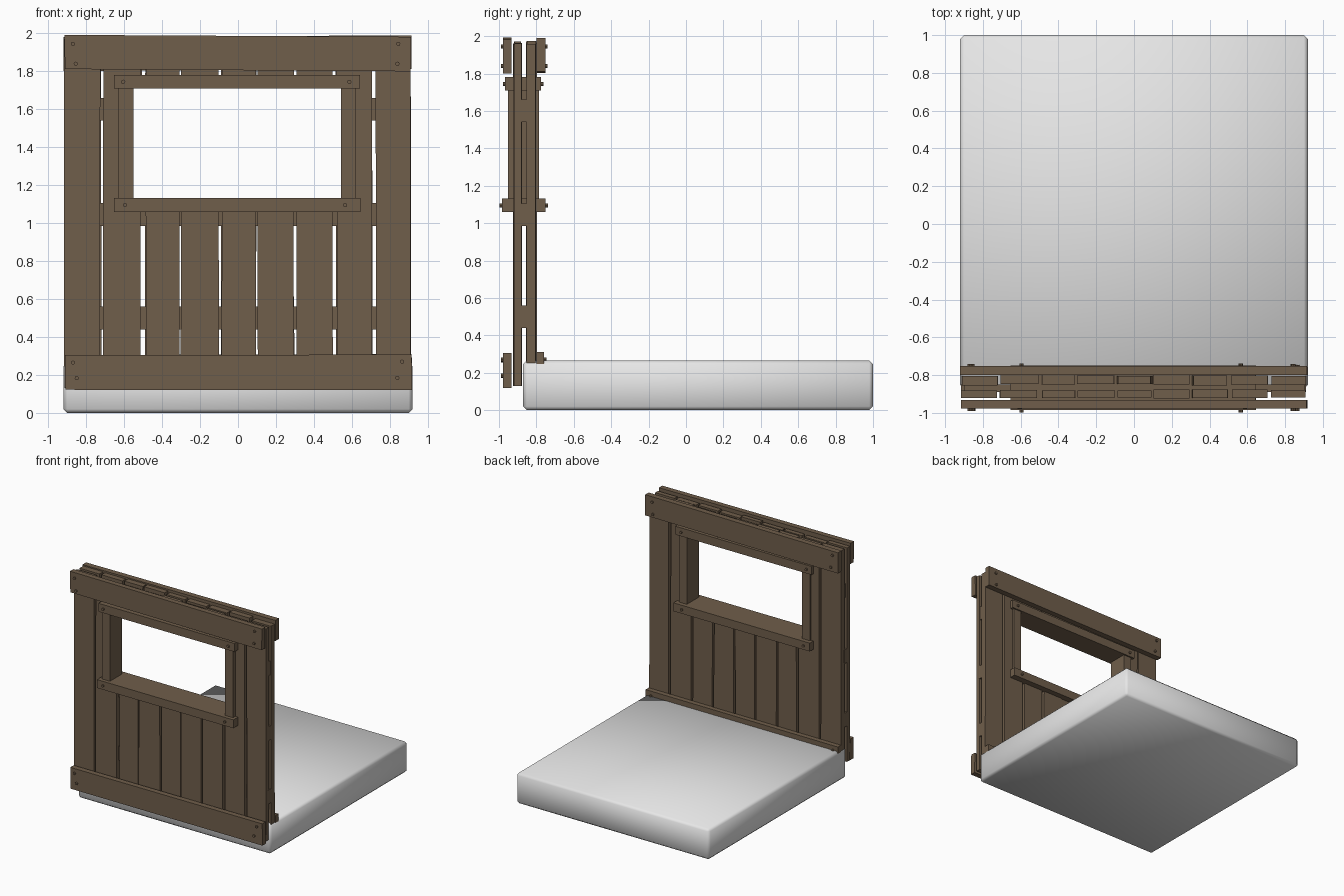
import bpy, bmesh, math, random
from mathutils import Matrix

if "Cube" in bpy.data.objects:
    bpy.data.objects.remove(bpy.data.objects["Cube"])

random.seed(4)


def material(name, rgb):
    m = bpy.data.materials.new(name)
    m.diffuse_color = (*rgb, 1)
    m.use_nodes = True
    m.node_tree.nodes["Principled BSDF"].inputs["Base Color"].default_value = m.diffuse_color
    return m


WOOD = material("brown wood", (0.16, 0.112, 0.07))
STONE = material("light grey", (0.8, 0.8, 0.8))


def finish(name, bm, mat):
    bmesh.ops.recalc_face_normals(bm, faces=bm.faces)
    me = bpy.data.meshes.new(name)
    bm.to_mesh(me)
    bm.free()
    me.materials.append(mat)
    ob = bpy.data.objects.new(name, me)
    bpy.context.collection.objects.link(ob)
    return ob


def prism(name, outline, y0, y1, mat=WOOD):
    """Extrude an x-z outline from y0 to y1."""
    bm = bmesh.new()
    face = bm.faces.new([bm.verts.new((x, y0, z)) for x, z in outline])
    new = bmesh.ops.extrude_face_region(bm, geom=[face])["geom"]
    verts = [v for v in new if isinstance(v, bmesh.types.BMVert)]
    bmesh.ops.translate(bm, verts=verts, vec=(0, y1 - y0, 0))
    return finish(name, bm, mat)


def board(name, x0, x1, z0, z1, y0, y1):
    return prism(name, [(x0, z0), (x1, z0), (x1, z1), (x0, z1)], y0, y1)


def jit(a):
    return random.uniform(-a, a)


# Foundation slab, chamfered and smooth shaded
bm = bmesh.new()
bmesh.ops.create_cube(bm, size=1, matrix=Matrix.Translation((0, 0.0645, 0.1325))
                      @ Matrix.Diagonal((1.84, 1.871, 0.265, 1)))
bmesh.ops.bevel(bm, geom=bm.edges[:], offset=0.02, segments=1, affect='EDGES')
for f in bm.faces:
    f.smooth = True
finish("foundation", bm, STONE)

# Plank layers: full height at the sides, notched or split around the window
SPANS = [(-0.915, -0.725), (-0.71, -0.512), (-0.487, -0.31), (-0.30, -0.10),
         (-0.087, 0.093), (0.105, 0.293), (0.31, 0.497), (0.52, 0.705), (0.725, 0.91)]
W_LEFT, W_RIGHT, W_LOW, W_TOP = -0.63, 0.62, 1.08, 1.76


def plank_layer(label, y0, y1, bottom, wob):
    for i, (a, b) in enumerate(SPANS):
        name = f"{label}_plank_{i + 1}"
        d, e = jit(0.008), jit(0.008)
        a0, a1 = a + jit(wob), a + jit(wob)
        b0, b1 = b + jit(wob), b + jit(wob)
        top = 1.965 + jit(0.008)
        ya, yb = y0 + abs(d), y1 - abs(e)
        if i in (0, 8):
            prism(name, [(a0, bottom), (b0, bottom), (b1, top), (a1, top)], ya, yb)
        elif i == 1:
            prism(name, [(a0, bottom), (b0, bottom), (b0, W_LOW), (W_LEFT, W_LOW),
                         (W_LEFT, W_TOP), (b1, W_TOP), (b1, top), (a1, top)], ya, yb)
        elif i == 7:
            prism(name, [(a0, bottom), (b0, bottom), (b1, top), (a1, top),
                         (a1, W_TOP), (W_RIGHT, W_TOP), (W_RIGHT, W_LOW), (a0, W_LOW)], ya, yb)
        else:
            m0, m1 = a + jit(wob), b + jit(wob)
            prism(name + "_lower", [(a0, bottom), (b0, bottom), (m1, W_LOW), (m0, W_LOW)], ya, yb)
            prism(name + "_upper", [(m0, W_TOP), (m1, W_TOP), (b1, top), (a1, top)], ya, yb)


plank_layer("front", -0.925, -0.875, 0.13, 0.003)
plank_layer("back", -0.855, -0.797, 0.245, 0.006)

# Horizontal rails between the two plank layers
board("lower_rail", -0.915, 0.91, 0.44, 0.56, -0.89, -0.85)
board("middle_rail", -0.915, 0.91, 0.985, 1.105, -0.89, -0.85)
board("upper_rail_left", -0.90, -0.62, 1.54, 1.66, -0.89, -0.85)
board("upper_rail_right", 0.61, 0.905, 1.54, 1.66, -0.89, -0.85)

# Trim boards, slightly crooked
prism("front_top_trim", [(-0.912, 1.812), (0.91, 1.80), (0.912, 1.982), (-0.915, 1.992)], -0.978, -0.932)
prism("front_bottom_trim", [(-0.908, 0.122), (0.918, 0.12), (0.915, 0.307), (-0.912, 0.305)], -0.978, -0.932)
prism("back_top_trim", [(-0.92, 1.802), (0.915, 1.812), (0.915, 1.99), (-0.92, 1.98)], -0.80, -0.752)
prism("back_bottom_trim", [(-0.918, 0.235), (0.918, 0.235), (0.915, 0.31), (-0.915, 0.305)], -0.80, -0.758)

# Window frame
board("window_left_post", -0.63, -0.552, 1.10, 1.74, -0.953, -0.787)
board("window_right_post", 0.543, 0.62, 1.10, 1.74, -0.953, -0.787)
board("window_head", -0.653, 0.643, 1.71, 1.782, -0.967, -0.775)
board("window_sill", -0.653, 0.645, 1.06, 1.132, -0.985, -0.75)

# Nails on both faces
NAILS = [(-0.87, 1.945, -0.978, -0.752), (-0.855, 1.84, -0.978, -0.752),
         (0.845, 1.945, -0.978, -0.752), (0.84, 1.84, -0.978, -0.752),
         (-0.87, 0.265, -0.978, -0.758), (0.865, 0.27, -0.978, -0.758),
         (-0.85, 0.183, -0.978, None), (0.84, 0.185, -0.978, None),
         (-0.605, 1.745, -0.967, -0.775), (0.587, 1.745, -0.967, -0.775),
         (-0.595, 1.095, -0.985, -0.75), (0.565, 1.095, -0.985, -0.75)]
for i, (x, z, yf, yb) in enumerate(NAILS):
    for side, y in (("front", yf), ("back", yb)):
        if y is None:
            continue
        bm = bmesh.new()
        bmesh.ops.create_cone(bm, cap_ends=True, segments=8, radius1=0.011, radius2=0.011,
                              depth=0.024, matrix=Matrix.Translation((x, y, z))
                              @ Matrix.Rotation(math.pi / 2, 4, 'X'))
        finish(f"{side}_nail_{i + 1}", bm, WOOD)
